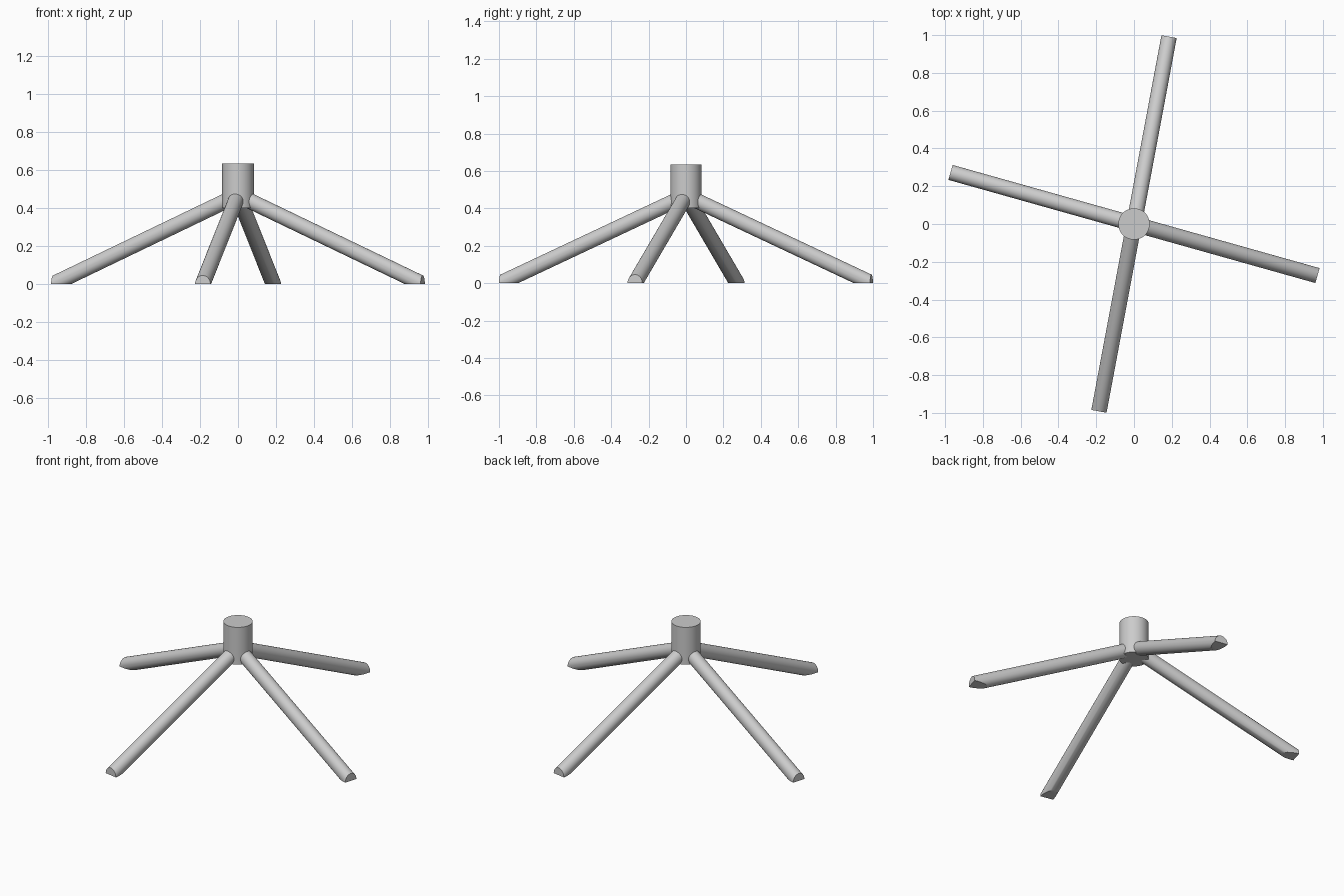
import bpy, bmesh, math
from mathutils import Vector

if "Cube" in bpy.data.objects:
    bpy.data.objects.remove(bpy.data.objects["Cube"])

TUBE_R = 0.041   # leg tube radius
REACH = 1.009    # horizontal distance from the centre to each foot
SLOPE = 0.4625   # drop per unit of reach


def smooth(obj):
    bpy.ops.object.select_all(action='DESELECT')
    obj.select_set(True)
    bpy.context.view_layer.objects.active = obj
    bpy.ops.object.shade_smooth_by_angle(angle=math.radians(35))


def trim(bm, point, normal):
    """Cut away everything on the normal's side and cap the opening."""
    geom = bm.verts[:] + bm.edges[:] + bm.faces[:]
    cut = bmesh.ops.bisect_plane(bm, geom=geom, plane_co=point, plane_no=normal,
                                 clear_outer=True)["geom_cut"]
    edges = [e for e in cut if isinstance(e, bmesh.types.BMEdge)]
    bmesh.ops.contextual_create(bm, geom=edges)


def leg(name, angle):
    """Sloping round tube, trimmed upright at the tip and flat on the floor."""
    out = Vector((math.cos(angle), math.sin(angle), 0))

    def axis(r):
        return out * r + Vector((0, 0, SLOPE * (1.011 - r)))

    a, b = axis(0.02), axis(1.15)
    bm = bmesh.new()
    bmesh.ops.create_cone(bm, cap_ends=True, segments=32, radius1=TUBE_R,
                          radius2=TUBE_R, depth=(b - a).length)
    rot = (b - a).to_track_quat('Z', 'Y').to_matrix().to_4x4()
    bm.transform(rot)
    bmesh.ops.translate(bm, verts=bm.verts[:], vec=(a + b) / 2)
    trim(bm, out * REACH, out)
    trim(bm, Vector((0, 0, 0)), Vector((0, 0, -1)))
    bmesh.ops.recalc_face_normals(bm, faces=bm.faces[:])
    mesh = bpy.data.meshes.new(name)
    bm.to_mesh(mesh)
    bm.free()
    obj = bpy.data.objects.new(name, mesh)
    bpy.context.collection.objects.link(obj)
    smooth(obj)


# Central hub
bpy.ops.mesh.primitive_cylinder_add(vertices=48, radius=0.083, depth=0.233,
                                    location=(0, 0, 0.5175))
hub = bpy.context.object
hub.name = "hub"
smooth(hub)

# Two opposite pairs of legs
for name, degrees in (("right_leg", -15.7), ("left_leg", 164.3),
                      ("back_leg", 79.4), ("front_leg", 259.4)):
    leg(name, math.radians(degrees))
